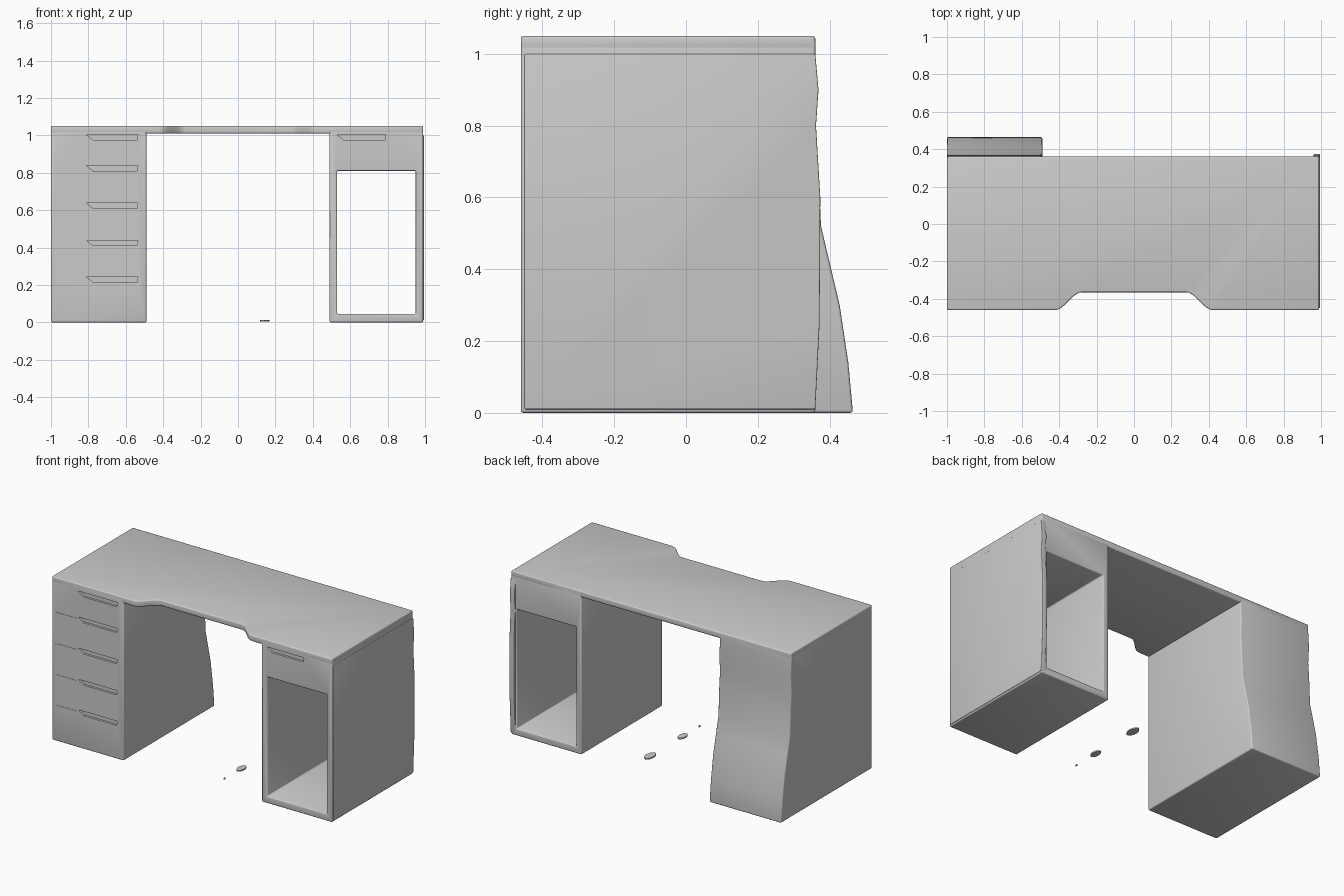
import bpy, bmesh, math
from mathutils import Vector

if "Cube" in bpy.data.objects:
    bpy.data.objects.remove(bpy.data.objects["Cube"], do_unlink=True)

grey = bpy.data.materials.new("light grey")
grey.use_nodes = True
COLOUR = (0.6, 0.6, 0.6, 1)
grey.diffuse_color = COLOUR
grey.node_tree.nodes["Principled BSDF"].inputs["Base Color"].default_value = COLOUR

FRONT, BACK = -0.46, 0.36
LEFT, RIGHT = 0.99, -1.0
INNER = 0.49
TOP, UNDER = 1.05, 1.01


def prism(name, points, axis, lo, hi):
    """Extrude a 2D outline along one axis (0 x, 1 y, 2 z)."""
    def place(p, d):
        c = list(p)
        c.insert(axis, d)
        return Vector(c)
    bm = bmesh.new()
    face = bm.faces.new([bm.verts.new(place(p, lo)) for p in points])
    new = bmesh.ops.extrude_face_region(bm, geom=[face])["geom"]
    shift = place((0, 0), hi - lo)
    bmesh.ops.translate(bm, vec=shift, verts=[v for v in new if isinstance(v, bmesh.types.BMVert)])
    bmesh.ops.recalc_face_normals(bm, faces=bm.faces)
    mesh = bpy.data.meshes.new(name)
    bm.to_mesh(mesh)
    bm.free()
    mesh.materials.append(grey)
    obj = bpy.data.objects.new(name, mesh)
    bpy.context.collection.objects.link(obj)
    return obj


def box(name, x, y, z):
    return prism(name, [(x[0], y[0]), (x[1], y[0]), (x[1], y[1]), (x[0], y[1])], 2, *z)


def select(obj):
    bpy.ops.object.select_all(action="DESELECT")
    obj.select_set(True)
    bpy.context.view_layer.objects.active = obj


def cut(obj, cutter):
    select(obj)
    mod = obj.modifiers.new("cut", "BOOLEAN")
    mod.operation, mod.solver, mod.object = "DIFFERENCE", "EXACT", cutter
    bpy.ops.object.modifier_apply(modifier=mod.name)
    bpy.data.objects.remove(cutter, do_unlink=True)


def soften(obj, width=0.008):
    select(obj)
    mod = obj.modifiers.new("round", "BEVEL")
    mod.width, mod.segments, mod.limit_method = width, 3, "ANGLE"
    mod.angle_limit = math.radians(50)
    bpy.ops.object.modifier_apply(modifier=mod.name)


def smooth(obj):
    select(obj)
    bpy.ops.object.shade_smooth_by_angle(angle=math.radians(35))


def handle_slot(obj, x0, x1, z):
    """Finger slot with a slanted end below the top of a drawer front."""
    outline = [(x0, z), (x1, z), (x1 - 0.005, z - 0.028), (x0 + 0.035, z - 0.028)]
    cut(obj, prism("slot_cutter", outline, 1, FRONT - 0.02, FRONT + 0.014))


# Tabletop with a shallow knee recess in the front edge
def s_curve(side, steps=12):
    pts = []
    for i in range(steps + 1):
        t = i / steps
        pts.append((side * (0.42 - 0.14 * t), FRONT + 0.095 * t * t * (3 - 2 * t)))
    return pts

outline = [(RIGHT, BACK), (RIGHT, FRONT)] + s_curve(-1) + s_curve(1)[::-1]
outline += [(LEFT, FRONT), (LEFT, BACK)]
tabletop = prism("tabletop", outline, 2, UNDER, TOP)
soften(tabletop)
smooth(tabletop)

# Drawer pedestal with a back that sweeps out toward the floor
back_profile = [(0.465, 0), (0.452, 0.14), (0.428, 0.3), (0.402, 0.41), (0.376, 0.52),
                (0.368, 0.7), (0.36, 0.8), (0.367, 0.9), (BACK, 1.0), (BACK, 1.04)]
drawers = prism("drawer_pedestal", [(FRONT, 1.04), (FRONT, 0)] + back_profile, 0, RIGHT, -INNER)
soften(drawers)
for z in (1.004, 0.838, 0.638, 0.438, 0.242):
    handle_slot(drawers, -0.81, -0.535, z)
    if z < 1:
        seam = z - 0.012
        cut(drawers, box("seam_cutter", (-0.975, -0.82), (FRONT - 0.02, FRONT + 0.002),
                         (seam, seam + 0.004)))
smooth(drawers)

# Open pedestal: a drawer front above a compartment that passes right through
cabinet = box("open_pedestal", (INNER, LEFT), (FRONT, BACK), (0, 1.04))
cut(cabinet, box("opening_cutter", (0.53, 0.95), (-1, 1), (0.045, 0.81)))
soften(cabinet)
handle_slot(cabinet, 0.53, 0.79, 1.004)
smooth(cabinet)

# Slightly bowed outer panel of the open pedestal
bow = [(0.36, 0.01), (0.372, 0.25), (0.374, 0.6), (0.362, 0.8), (0.369, 0.9), (0.36, 1.0)]
panel = prism("side_panel", [(FRONT + 0.01, 1.0), (FRONT + 0.01, 0.01)] + bow, 0, 0.96, 0.994)
soften(panel, 0.004)
smooth(panel)

# Small flat chips lying on the floor between the pedestals
for n, (y, size) in enumerate(((-0.17, 1), (0.16, 1.2), (-0.34, 0.2))):
    ring = [(0.143 + 0.022 * size * math.cos(a), y + 0.04 * size * math.sin(a))
            for a in (i * math.tau / 16 for i in range(16))]
    chip = prism("floor_chip_%d" % (n + 1), ring, 2, 0.006, 0.014)
    smooth(chip)
